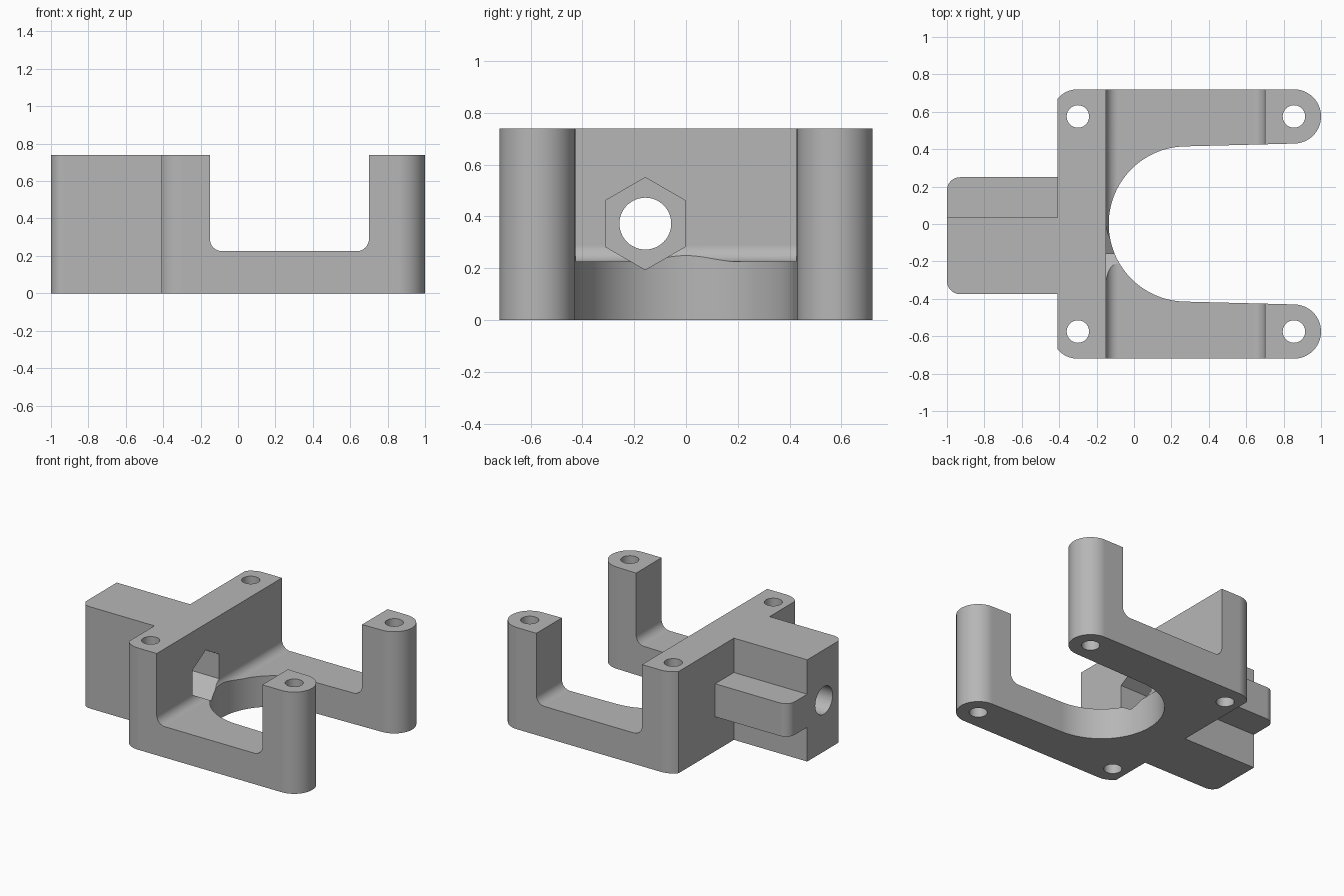
import bpy, bmesh
from math import cos, sin, pi, radians, acos, degrees
from mathutils import Vector

if "Cube" in bpy.data.objects:
    bpy.data.objects.remove(bpy.data.objects["Cube"])

HEIGHT = 0.74
WALL_BACK, WALL_FRONT = -0.41, -0.15
BOSS_R, BOSS_Y = 0.145, 0.575
BOSS_XS = (-0.3, 0.855)
BOLT_Y, BOLT_Z = -0.157, 0.372

grey = bpy.data.materials.new("plain grey")
grey.use_nodes = True
grey.diffuse_color = (0.47, 0.47, 0.47, 1)
grey.node_tree.nodes["Principled BSDF"].inputs["Base Color"].default_value = grey.diffuse_color


def arc(cx, cy, r, start, end, steps=16):
    angles = [radians(start + (end - start) * i / steps) for i in range(steps + 1)]
    return [(cx + r * cos(a), cy + r * sin(a)) for a in angles]


def prism(name, outline, place, low, high):
    """Extrude a 2D outline between two levels; place maps (u, v, level) to xyz."""
    bm = bmesh.new()
    face = bm.faces.new([bm.verts.new(place(u, v, low)) for u, v in outline])
    shift = Vector(place(0, 0, high)) - Vector(place(0, 0, low))
    top = bmesh.ops.extrude_face_region(bm, geom=[face])["geom"]
    bmesh.ops.translate(bm, vec=shift, verts=[v for v in top if isinstance(v, bmesh.types.BMVert)])
    bmesh.ops.recalc_face_normals(bm, faces=bm.faces)
    mesh = bpy.data.meshes.new(name)
    bm.to_mesh(mesh)
    bm.free()
    mesh.materials.append(grey)
    obj = bpy.data.objects.new(name, mesh)
    bpy.context.collection.objects.link(obj)
    return obj


def along_z(u, v, w):
    return (u, v, w)


def along_y(u, v, w):
    return (u, w, v)


def along_x(u, v, w):
    return (w, u, v)


def combine(body, tool, operation):
    """Apply a boolean and discard the tool."""
    tool.hide_render = True
    bpy.context.view_layer.objects.active = body
    mod = body.modifiers.new(operation, 'BOOLEAN')
    mod.operation, mod.solver, mod.object = operation, 'EXACT', tool
    bpy.ops.object.modifier_apply(modifier=mod.name)
    bpy.data.objects.remove(tool)


# U-shaped footprint: clipped rear corner, rounded arm end, round opening
clip = degrees(acos((WALL_BACK - BOSS_XS[0]) / BOSS_R))
half = arc(BOSS_XS[0], BOSS_Y, BOSS_R, clip, 90)
half += arc(BOSS_XS[1], BOSS_Y, BOSS_R, 90, -90, 32)
half += arc(0.28, 0, 0.415, 91.5, 180, 40)
outline = half + [(x, -y) for x, y in reversed(half[:-1])]
bracket = prism("clamp_bracket", outline, along_z, 0, HEIGHT)

# Wide slot with filleted floor, leaving the wall and two posts
slot = [(WALL_FRONT, 1)] + arc(WALL_FRONT + 0.065, 0.29, 0.065, 180, 270, 12)
slot += arc(0.635, 0.29, 0.065, 270, 360, 12) + [(0.7, 1)]
combine(bracket, prism("slot_cutter", slot, along_y, -1, 1), 'DIFFERENCE')

# Rear mounting block and its side tab
block = [(-0.38, 0.035), (-1, 0.035)] + arc(-0.93, -0.305, 0.07, 180, 270, 12) + [(-0.38, -0.375)]
combine(bracket, prism("rear_block", block, along_z, 0, HEIGHT), 'UNION')
tab = [(-0.38, 0.25)] + arc(-0.93, 0.18, 0.07, 90, 180, 12) + [(-1, -0.03), (-0.38, -0.03)]
combine(bracket, prism("side_tab", tab, along_z, 0.25, 0.49), 'UNION')

# Vertical screw holes
for x in BOSS_XS:
    for side in (-1, 1):
        hole = arc(x, side * BOSS_Y, 0.06, 0, 360, 40)[:-1]
        combine(bracket, prism("screw_hole_cutter", hole, along_z, -0.1, 1), 'DIFFERENCE')

# Horizontal bolt bore and hexagonal nut pocket
bore = arc(BOLT_Y, BOLT_Z, 0.1, 0, 360, 48)[:-1]
combine(bracket, prism("bore_cutter", bore, along_x, -1.1, 0), 'DIFFERENCE')
pocket = arc(BOLT_Y, BOLT_Z, 0.178, 30, 390, 6)[:-1]
combine(bracket, prism("nut_pocket_cutter", pocket, along_x, -0.5, -0.03), 'DIFFERENCE')

# Smooth curved walls, crisp edges
bpy.ops.object.select_all(action='DESELECT')
bracket.select_set(True)
bpy.context.view_layer.objects.active = bracket
bpy.ops.object.shade_smooth_by_angle(angle=radians(25))
weighted = bracket.modifiers.new("weighted normals", 'WEIGHTED_NORMAL')
weighted.keep_sharp = True
